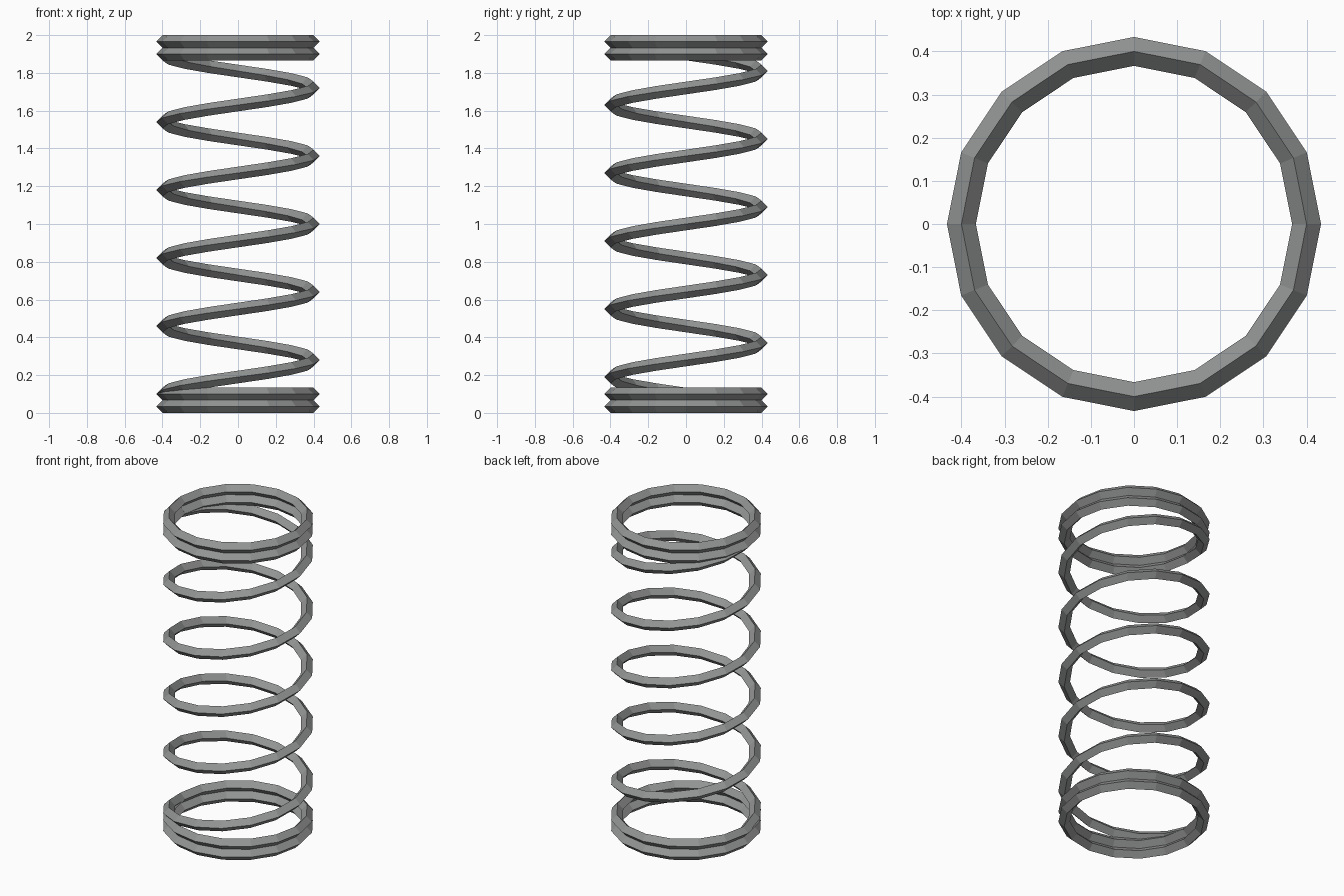
import bpy, bmesh, math

if "Cube" in bpy.data.objects:
    bpy.data.objects.remove(bpy.data.objects["Cube"], do_unlink=True)

RADIUS, WIRE, SEGMENTS = 0.4, 0.0335, 16
PITCH, TURNS = 0.36, 5

steel = bpy.data.materials.new("grey steel")
steel.use_nodes = True
colour = (0.29, 0.3, 0.295, 1)
steel.diffuse_color = colour
steel.node_tree.nodes["Principled BSDF"].inputs["Base Color"].default_value = colour


def coil(name, z, turns, pitch, start):
    """Sweep a diamond wire section round the axis; zero pitch gives a closed ring."""
    bm = bmesh.new()
    closed = pitch == 0
    steps = turns * SEGMENTS
    sections = []
    for i in range(steps if closed else steps + 1):
        a = start + 2 * math.pi * i / SEGMENTS
        centre = z + pitch * i / SEGMENTS
        section = []
        for k in range(4):
            t = k * math.pi / 2
            r = RADIUS + WIRE * math.cos(t)
            section.append(bm.verts.new((r * math.cos(a), r * math.sin(a),
                                         centre + WIRE * math.sin(t))))
        sections.append(section)
    for i in range(steps):
        s, n = sections[i], sections[(i + 1) % len(sections)]
        for k in range(4):
            j = (k + 1) % 4
            bm.faces.new((s[k], n[k], n[j], s[j]))
    if not closed:
        bm.faces.new(sections[0])
        bm.faces.new(sections[-1])
    bmesh.ops.recalc_face_normals(bm, faces=bm.faces)
    mesh = bpy.data.meshes.new(name)
    bm.to_mesh(mesh)
    bm.free()
    mesh.materials.append(steel)
    obj = bpy.data.objects.new(name, mesh)
    bpy.context.collection.objects.link(obj)
    return obj


# Two flat closed coils at each end
for i in range(2):
    height = WIRE * (1 + 2 * i)
    coil(f"bottom_ring_{i + 1}", height, 1, 0, 0)
    coil(f"top_ring_{i + 1}", 2 - height, 1, 0, 0)

# Open helix between the end coils, starting and ending on the right side
coil("spring_helix", 1 - PITCH * TURNS / 2, TURNS, PITCH, -math.pi)
